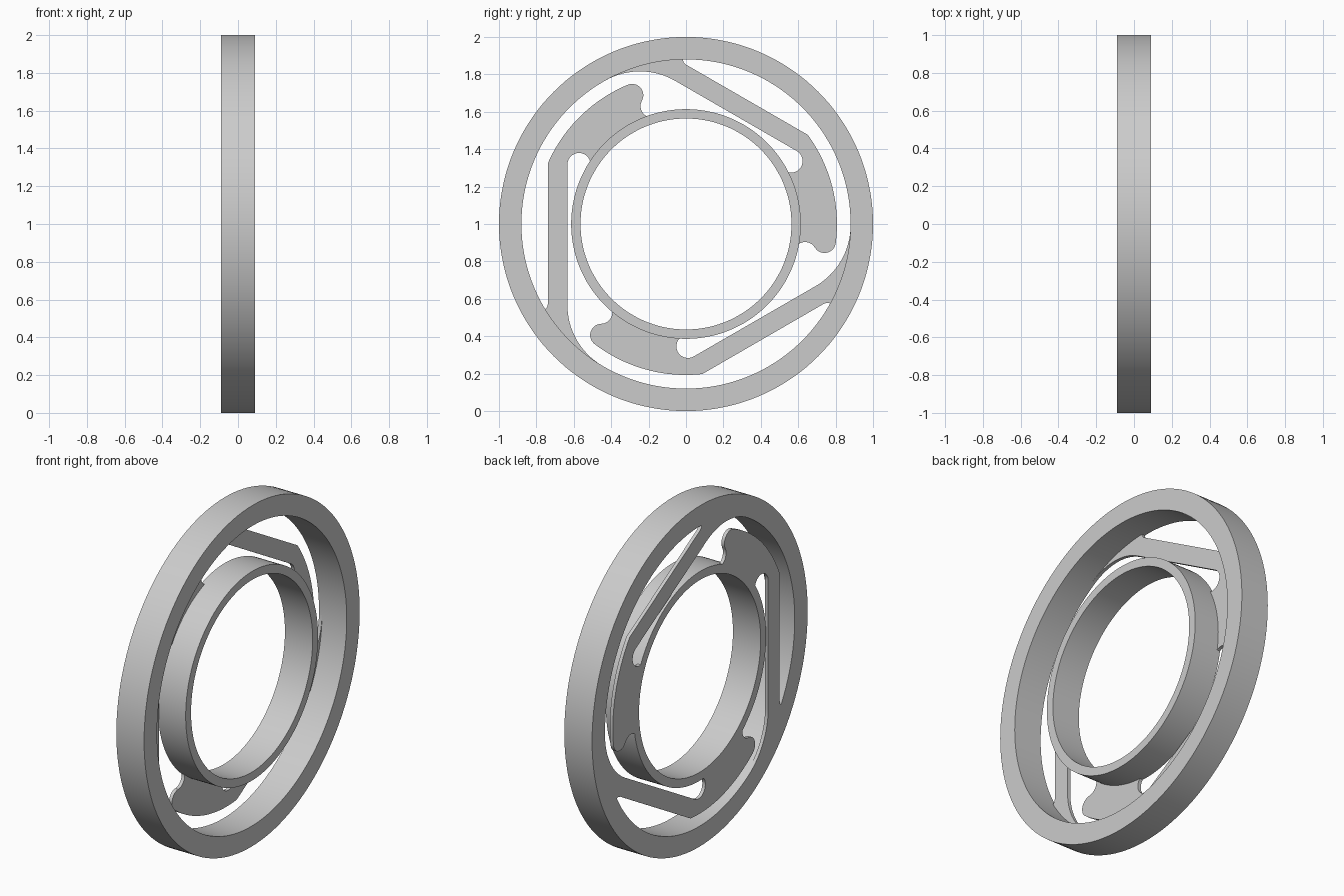
import bpy
import bmesh
from math import cos, sin, radians, pi

cube = bpy.data.objects.get("Cube")
if cube:
    bpy.data.objects.remove(cube, do_unlink=True)

HALF = 0.09      # half width of both rings
PLATE = 0.02     # thickness of the flexing arms

grey = bpy.data.materials.new("plain_grey")
grey.use_nodes = True
grey.diffuse_color = (0.6, 0.6, 0.6, 1)
grey.node_tree.nodes["Principled BSDF"].inputs["Base Color"].default_value = (0.6, 0.6, 0.6, 1)


def finish(name, bm):
    bmesh.ops.recalc_face_normals(bm, faces=bm.faces)
    mesh = bpy.data.meshes.new(name)
    bm.to_mesh(mesh)
    bm.free()
    mesh.materials.append(grey)
    obj = bpy.data.objects.new(name, mesh)
    bpy.context.collection.objects.link(obj)
    obj.location.z = 1
    bpy.ops.object.select_all(action='DESELECT')
    obj.select_set(True)
    bpy.context.view_layer.objects.active = obj
    bpy.ops.object.shade_smooth_by_angle(angle=radians(30))
    return obj


def ring(name, outer, inner, sides=144):
    """Rectangular section swept around the x axis."""
    bm = bmesh.new()
    section = [(-HALF, outer), (HALF, outer), (HALF, inner), (-HALF, inner)]
    loops = []
    for i in range(sides):
        a = 2 * pi * i / sides
        loops.append([bm.verts.new((x, r * cos(a), r * sin(a))) for x, r in section])
    for i in range(sides):
        a, b = loops[i], loops[(i + 1) % sides]
        for j in range(4):
            k = (j + 1) % 4
            bm.faces.new((a[j], a[k], b[k], b[j]))
    return finish(name, bm)


def arc(cy, cz, r, start, end, steps):
    angles = [radians(start + (end - start) * i / steps) for i in range(steps + 1)]
    return [(cy + r * cos(a), cz + r * sin(a)) for a in angles]


# Arm outline: hooked pad on the hub, straight strip, flared foot on the rim
outline = (
    arc(0, 0, 0.807, 156.2, 112.7, 20)             # outer edge of the pad
    + arc(-0.288, 0.689, 0.06, 105, -29.3, 12)     # rounded hook tip
    + arc(-0.183, 0.63, 0.06, 150.7, 247, 10)      # notch beside the hook
    + arc(0, 0, 0.611, 110, 146.5, 16)             # seat on the hub
    + arc(-0.572, 0.318, 0.062, 18, 180, 14)       # round slot end
    + arc(-0.258, -0.433, 0.376, 180, 239.2, 16)   # flare into the rim
    + arc(0, 0, 0.882, 239.2, 211.2, 12)           # seat on the rim
    + [(-0.742, -0.443), (-0.738, -0.425)]         # small fillet
)


def arm(name, turn):
    bm = bmesh.new()
    c, s = cos(turn), sin(turn)
    verts = [bm.verts.new((-HALF, y * c - z * s, y * s + z * c)) for y, z in outline]
    face = bm.faces.new(verts)
    new = bmesh.ops.extrude_face_region(bm, geom=[face], use_keep_orig=True)["geom"]
    moved = [g for g in new if isinstance(g, bmesh.types.BMVert)]
    bmesh.ops.translate(bm, verts=moved, vec=(PLATE, 0, 0))
    return finish(name, bm)


ring("outer_ring", 1.0, 0.88)
ring("inner_ring", 0.614, 0.564)
for n, label in enumerate(("front", "lower", "upper")):
    arm(label + "_flex_arm", n * 2 * pi / 3)
